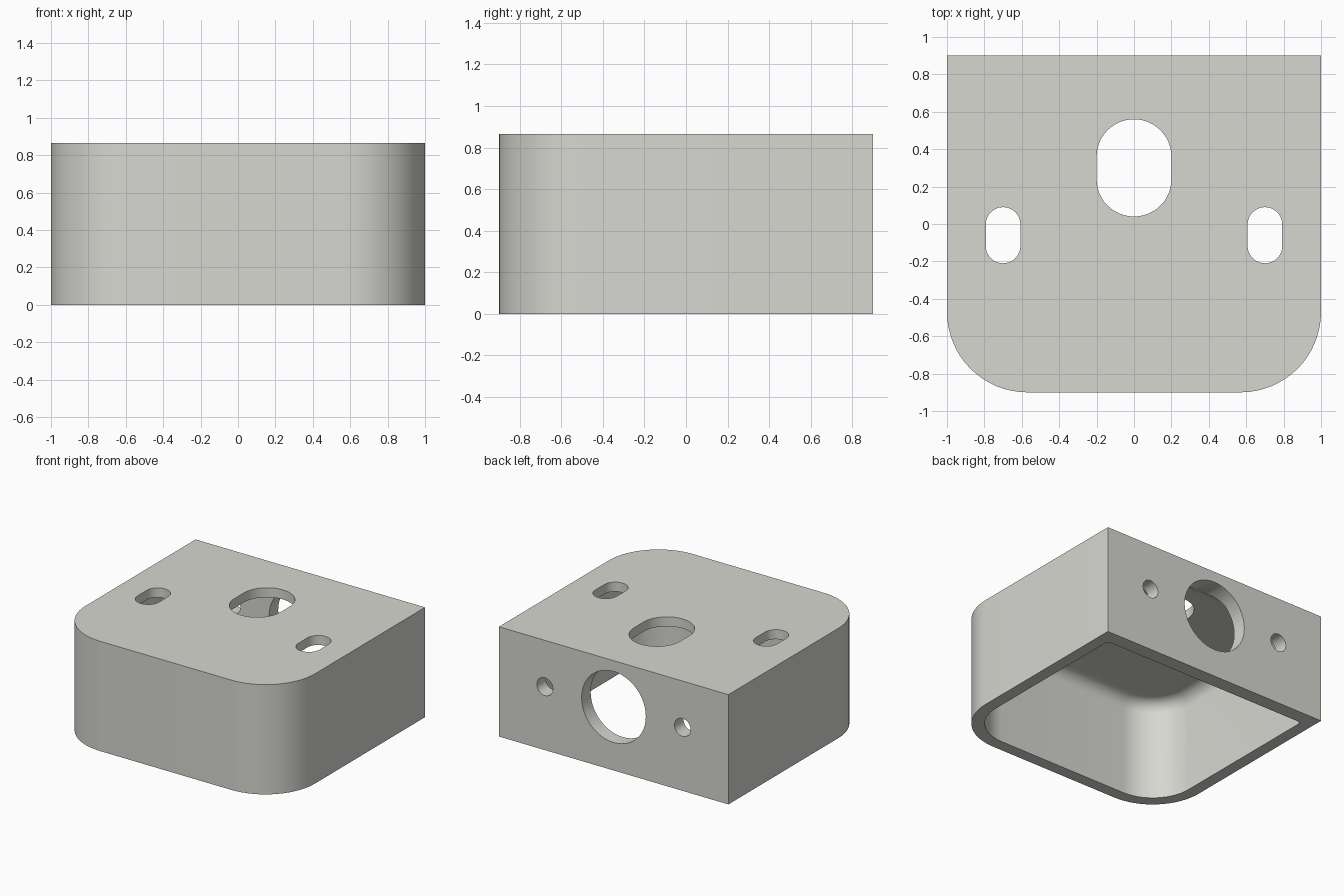
import bpy, bmesh, math
from mathutils import Matrix

if "Cube" in bpy.data.objects:
    bpy.data.objects.remove(bpy.data.objects["Cube"])

HEIGHT, ROOF, WALL, BACK_EXTRA, FILLET = 0.865, 0.075, 0.095, 0.018, 0.10
FRONT_R = 0.43


def outline(inset, front_r, back_r, back_extra=0, steps=16):
    """Rectangle with two large front corners and two small back corners."""
    hx, hy = 1 - inset, 0.9 - inset
    pts = []
    for sx, sy, r, a0 in ((1, 1, back_r, 0), (-1, 1, back_r, 90),
                          (-1, -1, front_r, 180), (1, -1, front_r, 270)):
        edge = hy - back_extra if sy > 0 else hy
        if r <= 0:
            pts.append((sx * hx, sy * edge))
            continue
        for i in range(steps + 1):
            a = math.radians(a0 + 90 * i / steps)
            pts.append((sx * (hx - r) + r * math.cos(a), sy * (edge - r) + r * math.sin(a)))
    return pts


def slot(r, half, steps=24):
    """Stadium outline, long along the second axis (a circle when half is 0)."""
    pts = []
    for side in (0, 1):
        for i in range(steps + (half > 0)):
            a = math.pi * (side + i / steps)
            pts.append((r * math.cos(a), r * math.sin(a) + (-half if side else half)))
    return pts


def loft(name, rings, matrix=Matrix()):
    """Closed solid through stacked rings given as (points, height)."""
    bm = bmesh.new()
    loops = [[bm.verts.new((x, y, z)) for x, y in pts] for pts, z in rings]
    n = len(loops[0])
    bm.faces.new(loops[0][::-1])
    bm.faces.new(loops[-1])
    for a, b in zip(loops, loops[1:]):
        for i in range(n):
            j = (i + 1) % n
            bm.faces.new((a[i], a[j], b[j], b[i]))
    bm.transform(matrix)
    bmesh.ops.recalc_face_normals(bm, faces=bm.faces)
    mesh = bpy.data.meshes.new(name)
    bm.to_mesh(mesh)
    bm.free()
    obj = bpy.data.objects.new(name, mesh)
    bpy.context.collection.objects.link(obj)
    return obj


# Outer housing block
block = outline(0, FRONT_R, 0)
housing = loft("housing", [(block, 0), (block, HEIGHT)])
grey = bpy.data.materials.new("warm grey")
grey.diffuse_color = (0.68, 0.68, 0.64, 1)
grey.use_nodes = True
grey.node_tree.nodes["Principled BSDF"].inputs["Base Color"].default_value = grey.diffuse_color
housing.data.materials.append(grey)

# Hollow inside, open below, with a rounded edge under the roof
ceiling, inner_r = HEIGHT - ROOF, FRONT_R - WALL
rings = [(outline(WALL, inner_r, 0.03, BACK_EXTRA), -0.1)]
for k in range(9):
    a = math.radians(90 * k / 8)
    inset = FILLET * (1 - math.cos(a))
    rings.append((outline(WALL + inset, inner_r - inset, max(0.03 - inset, 0.002), BACK_EXTRA),
                  ceiling - FILLET + FILLET * math.sin(a)))
cutters = [loft("cavity_cutter", rings)]


# Slots through the roof and round holes through the back wall
def roof_slot(name, x, y, r, half):
    pts = slot(r, half)
    cutters.append(loft(name, [(pts, 0.6), (pts, 1.0)], Matrix.Translation((x, y, 0))))


def back_hole(name, x, r):
    pts = slot(r, 0)
    turn = Matrix.Translation((x, 0, 0.5)) @ Matrix.Rotation(math.radians(-90), 4, 'X')
    cutters.append(loft(name, [(pts, 0.6), (pts, 1.0)], turn))


roof_slot("large_slot_cutter", 0, 0.30, 0.2, 0.06)
back_hole("large_hole_cutter", 0, 0.28)
for side in (-1, 1):
    roof_slot("small_slot_cutter", side * 0.7, -0.06, 0.0925, 0.0575)
    back_hole("small_hole_cutter", side * 0.6, 0.07)

# Cut everything out of the block
bpy.context.view_layer.objects.active = housing
housing.select_set(True)
for cutter in cutters:
    mod = housing.modifiers.new(cutter.name, 'BOOLEAN')
    mod.operation, mod.solver, mod.object = 'DIFFERENCE', 'EXACT', cutter
    bpy.ops.object.modifier_apply(modifier=mod.name)
    bpy.data.objects.remove(cutter)
bpy.ops.object.shade_smooth_by_angle(angle=math.radians(30))
